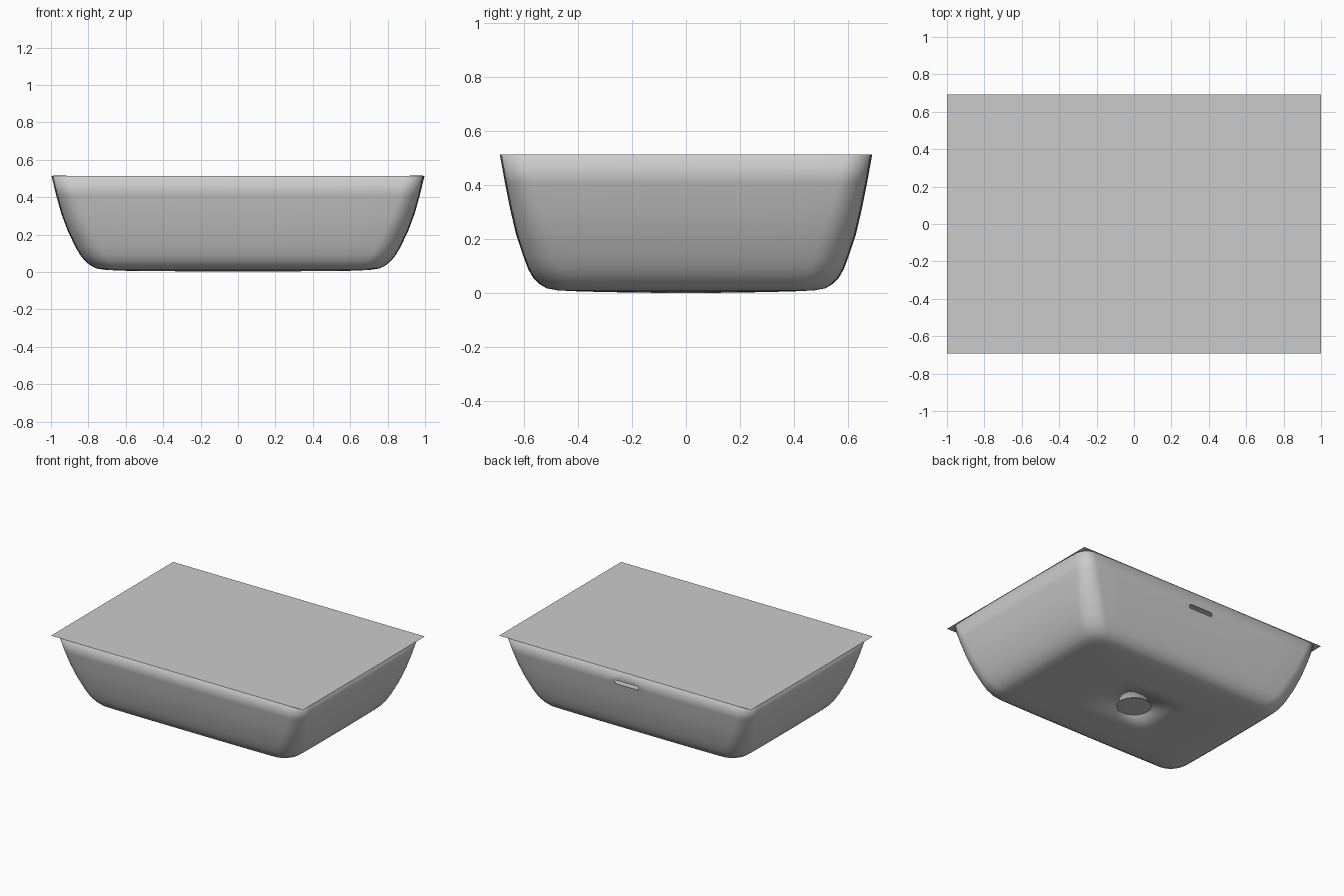
import bpy, bmesh, math

if "Cube" in bpy.data.objects:
    bpy.data.objects.remove(bpy.data.objects["Cube"])

TOP = 0.515
HX, HY = 1.0, 0.692


def add_object(name, bm):
    mesh = bpy.data.meshes.new(name)
    bm.to_mesh(mesh)
    bm.free()
    obj = bpy.data.objects.new(name, mesh)
    bpy.context.collection.objects.link(obj)
    return obj


def rounded_rect(hx, hy, r, bow=0.0, arc=10, side=10):
    """Counter-clockwise outline; sides bow in by `bow` towards the corners."""
    pts = []
    corners = [(1, 1, 0), (-1, 1, 90), (-1, -1, 180), (1, -1, 270)]
    for k, (sx, sy, a0) in enumerate(corners):
        for i in range(arc + 1):
            a = math.radians(a0 + 90 * i / arc)
            pts.append((sx * (hx - r) + r * math.cos(a), sy * (hy - r) + r * math.sin(a)))
        nx, ny, na = corners[(k + 1) % 4]
        a = math.radians(na)
        end = (nx * (hx - r) + r * math.cos(a), ny * (hy - r) + r * math.sin(a))
        start = pts[-1]
        for i in range(1, side):
            t = i / side
            pts.append(tuple(s + (e - s) * t for s, e in zip(start, end)))
    return [(x * (1 - bow * abs(y / hy) ** 3), y * (1 - bow * abs(x / hx) ** 3))
            for x, y in pts]


# Bowl wall and floor: half width, half depth, height, corner radius
profile = [
    (0.997, 0.690, 0.514, 0.09), (0.972, 0.671, 0.41, 0.10), (0.944, 0.651, 0.31, 0.11),
    (0.910, 0.630, 0.22, 0.12), (0.870, 0.602, 0.136, 0.12), (0.843, 0.585, 0.09, 0.12),
    (0.815, 0.565, 0.056, 0.12), (0.785, 0.541, 0.033, 0.11), (0.757, 0.517, 0.019, 0.11),
    (0.700, 0.475, 0.011, 0.10), (0.600, 0.390, 0.007, 0.10), (0.300, 0.250, 0.004, 0.10),
]
outlines = [[(x, y, z) for x, y in rounded_rect(hx, hy, r, 0.01)] for hx, hy, z, r in profile]
drain_ring = []
for x, y, z in outlines[-1]:
    d = math.hypot(x, y)
    drain_ring.append((0.11 * x / d, 0.11 * y / d, 0.002))
outlines.append(drain_ring)

bm = bmesh.new()
rings = [[bm.verts.new(p) for p in o] for o in outlines]
for a, b in zip(rings, rings[1:]):
    for i in range(len(a)):
        j = (i + 1) % len(a)
        bm.faces.new((a[i], b[i], b[j], a[j]))
bowl = add_object("bowl", bm)
shell = bowl.modifiers.new("shell", 'SOLIDIFY')
shell.thickness = 0.004
shell.offset = -1

# Overflow slot cutter through the back wall
bm = bmesh.new()
slot = rounded_rect(0.095, 0.0135, 0.013, 0, 6, 2)
face = bm.faces.new([bm.verts.new((x, 0.55, 0.42 + z)) for x, z in slot])
ext = bmesh.ops.extrude_face_region(bm, geom=[face])
bmesh.ops.translate(bm, vec=(0, 0.25, 0),
                    verts=[v for v in ext["geom"] if isinstance(v, bmesh.types.BMVert)])
bmesh.ops.recalc_face_normals(bm, faces=bm.faces)
cutter = add_object("overflow_cutter", bm)
cutter.hide_render = True
cutter.hide_set(True)
cut = bowl.modifiers.new("overflow_slot", 'BOOLEAN')
cut.operation = 'DIFFERENCE'
cut.solver = 'EXACT'
cut.object = cutter

# Drain cover disc in the floor
bm = bmesh.new()
bmesh.ops.create_circle(bm, cap_ends=True, segments=48, radius=0.112)
bmesh.ops.reverse_faces(bm, faces=bm.faces)
add_object("drain_cover", bm)

# Flat rectangular sheet across the rim
bm = bmesh.new()
bm.faces.new([bm.verts.new((sx * HX, sy * HY, TOP))
              for sx, sy in ((-1, -1), (1, -1), (1, 1), (-1, 1))])
add_object("top_sheet", bm)

# Smooth shading on the bowl
bpy.ops.object.select_all(action='DESELECT')
bowl.select_set(True)
bpy.context.view_layer.objects.active = bowl
bpy.ops.object.shade_smooth_by_angle(angle=math.radians(40))
